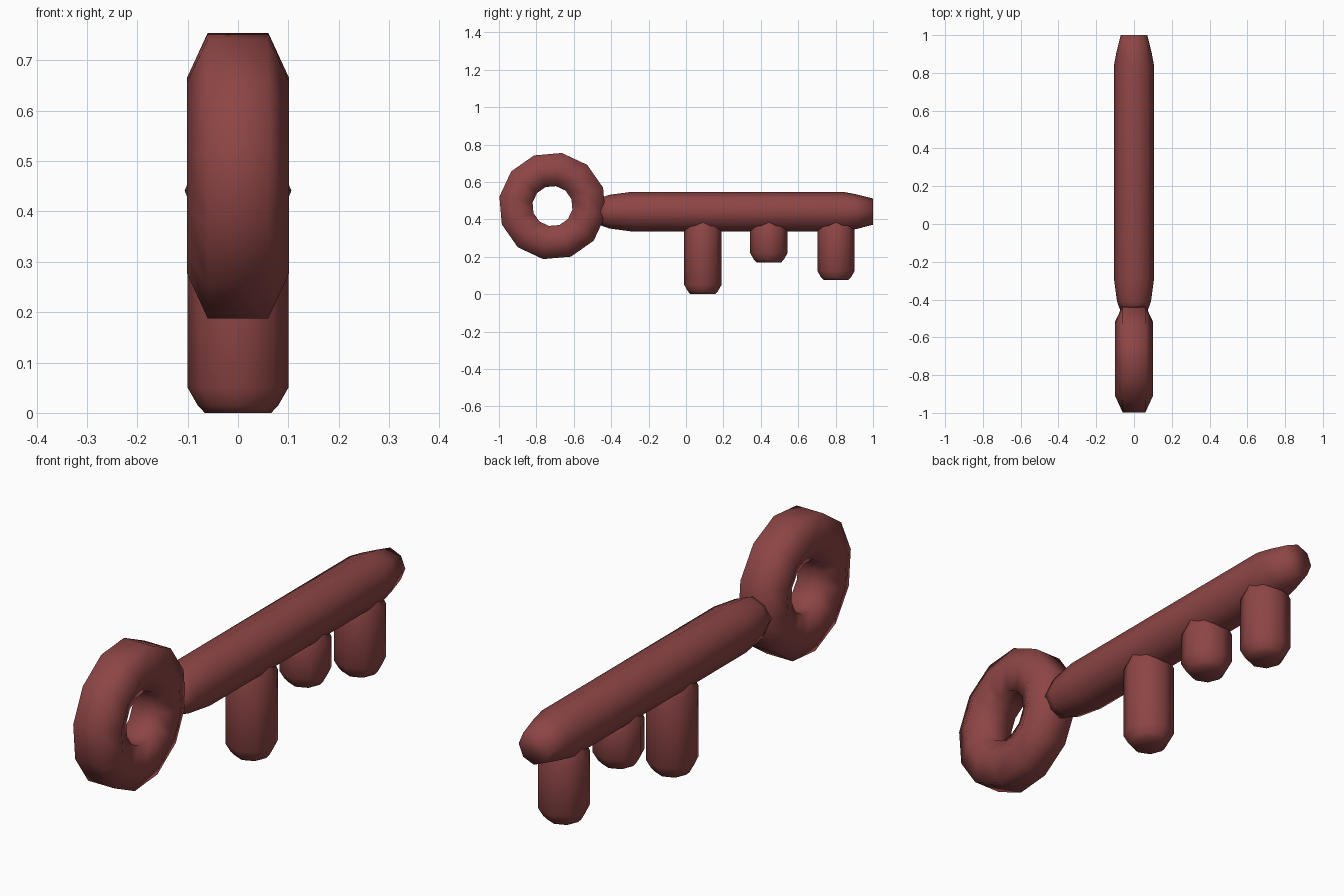
import bpy, bmesh, math
from mathutils import Vector

if "Cube" in bpy.data.objects:
    bpy.data.objects.remove(bpy.data.objects["Cube"])

mat = bpy.data.materials.new("dark_red")
mat.diffuse_color = (0.27, 0.06, 0.06, 1)
mat.use_nodes = True
mat.node_tree.nodes["Principled BSDF"].inputs["Base Color"].default_value = mat.diffuse_color


def finish(name, bm):
    bmesh.ops.recalc_face_normals(bm, faces=bm.faces)
    me = bpy.data.meshes.new(name)
    bm.to_mesh(me)
    bm.free()
    ob = bpy.data.objects.new(name, me)
    bpy.context.collection.objects.link(ob)
    me.materials.append(mat)
    for p in me.polygons:
        p.use_smooth = True
    return ob


def bridge(bm, a, b):
    n = len(a)
    for i in range(n):
        bm.faces.new((a[i], a[(i + 1) % n], b[(i + 1) % n], b[i]))


def rod(name, origin, axis, profile, sides=8):
    """Closed rod turned along y or z; profile is (position, radius) pairs."""
    bm = bmesh.new()
    rings = []
    for t, r in profile:
        ring = []
        for i in range(sides):
            a = 2 * math.pi * i / sides
            u, v = r * math.cos(a), r * math.sin(a)
            off = Vector((u, t, v)) if axis == "y" else Vector((u, v, t))
            ring.append(bm.verts.new(Vector(origin) + off))
        rings.append(ring)
    for a, b in zip(rings, rings[1:]):
        bridge(bm, a, b)
    bm.faces.new(rings[0])
    bm.faces.new(rings[-1])
    return finish(name, bm)


# Ring handle: 12 segments with a six-sided cross-section
bm = bmesh.new()
section = [(-0.06, 0.09), (0.06, 0.09), (0.101, 0), (0.06, -0.09), (-0.06, -0.09), (-0.101, 0)]
rings = []
for i in range(12):
    a = math.radians(20 + 30 * i)
    rings.append([bm.verts.new((x, -0.714 + (0.198 + d) * math.cos(a),
                                0.471 + (0.198 + d) * math.sin(a))) for x, d in section])
for i in range(12):
    bridge(bm, rings[i], rings[(i + 1) % 12])
finish("ring_handle", bm)

# Shaft with tapered ends
rod("shaft", (0, 0, 0.441), "y",
    [(-0.46, 0.072), (-0.41, 0.09), (-0.29, 0.106), (0.84, 0.106), (0.91, 0.093), (1.0, 0.07)])

# Three teeth with chamfered tips
for name, y, z in (("long_tooth", 0.09, 0.0), ("short_tooth", 0.443, 0.17), ("end_tooth", 0.802, 0.075)):
    rod(name, (0, y, 0), "z",
        [(z, 0.066), (z + 0.015, 0.08), (z + 0.05, 0.1), (0.345, 0.1), (0.39, 0.08), (0.42, 0.06)])
